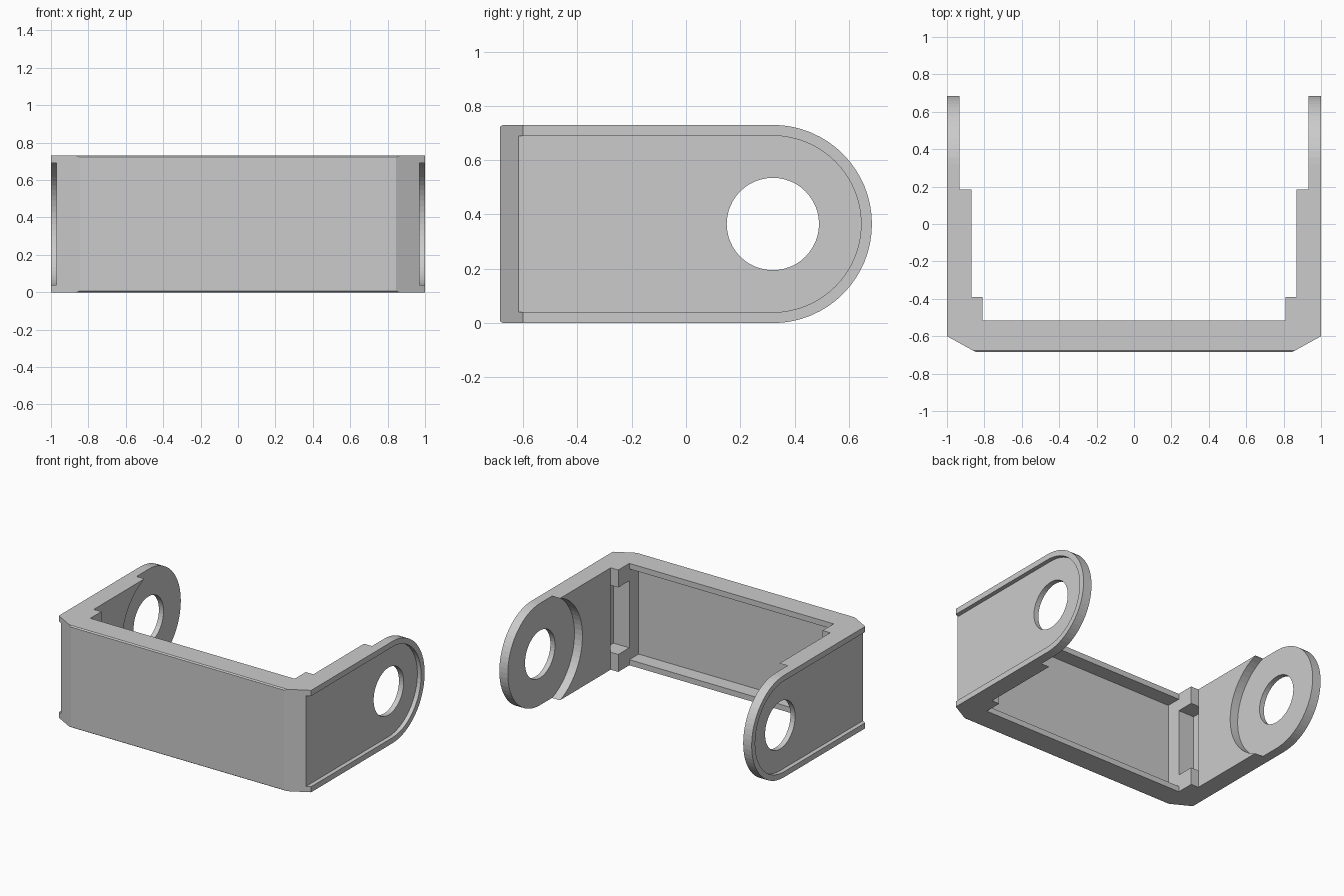
import bpy
import bmesh
from math import cos, sin, pi
from mathutils import Vector

old = bpy.data.objects.get("Cube")
if old:
    bpy.data.objects.remove(old, do_unlink=True)

HEIGHT = 0.73
MID = HEIGHT / 2
PIVOT_Y = 0.32
FRONT = -0.685


def extrude(name, points, direction):
    """Solid made by sweeping a flat outline along a direction."""
    bm = bmesh.new()
    face = bm.faces.new([bm.verts.new(p) for p in points])
    swept = bmesh.ops.extrude_face_region(bm, geom=[face])["geom"]
    verts = [v for v in swept if isinstance(v, bmesh.types.BMVert)]
    bmesh.ops.translate(bm, verts=verts, vec=Vector(direction))
    bmesh.ops.recalc_face_normals(bm, faces=bm.faces)
    mesh = bpy.data.meshes.new(name)
    bm.to_mesh(mesh)
    bm.free()
    obj = bpy.data.objects.new(name, mesh)
    bpy.context.collection.objects.link(obj)
    return obj


def arc(radius, start, end, steps):
    angles = [start + (end - start) * i / steps for i in range(steps + 1)]
    return [(PIVOT_Y + radius * cos(a), MID + radius * sin(a)) for a in angles]


def side_prism(name, outline, x0, x1):
    return extrude(name, [(x0, y, z) for y, z in outline], (x1 - x0, 0, 0))


def box(name, x0, x1, y0, y1, z0, z1):
    return side_prism(name, [(y0, z0), (y1, z0), (y1, z1), (y0, z1)], x0, x1)


def combine(target, tool, operation="DIFFERENCE"):
    """Apply a boolean and discard its helper."""
    tool.hide_render = True
    mod = target.modifiers.new("Cut", "BOOLEAN")
    mod.operation = operation
    mod.solver = "EXACT"
    mod.object = tool
    bpy.context.view_layer.objects.active = target
    bpy.ops.object.modifier_apply(modifier=mod.name)
    bpy.data.objects.remove(tool, do_unlink=True)


# Stepped U-shaped plan with chamfered front corners
half = [(0.845, FRONT), (1, -0.6), (1, 0.75), (0.87, 0.75),
        (0.87, -0.39), (0.81, -0.39), (0.81, -0.515)]
plan = half + [(-x, y) for x, y in reversed(half)]
bracket = extrude("bracket", [(x, y, 0) for x, y in plan], (0, 0, HEIGHT))

# Rounded arm ends and eased front edges
side = [(FRONT, HEIGHT - 0.007), (FRONT, 0.007), (FRONT + 0.01, 0)]
side += arc(MID, -pi / 2, pi / 2, 32) + [(FRONT + 0.01, HEIGHT)]
combine(bracket, side_prism("side_outline", side, -1.1, 1.1), "INTERSECT")

# Shallow panel behind the front plate
combine(bracket, box("plate_recess", -0.81, 0.81, -0.62, -0.45, 0.04, HEIGHT - 0.04))

for s in (-1, 1):
    # Outer arm recess, open toward the front
    rim = [(-0.8, 0.04)] + arc(MID - 0.04, -pi / 2, pi / 2, 32) + [(-0.8, HEIGHT - 0.04)]
    combine(bracket, side_prism("arm_recess", rim, s * 0.97, s * 1.1))
    # Round inner seat around the pivot
    combine(bracket, side_prism("pivot_seat", arc(0.39, 0, 2 * pi * 63 / 64, 63), s * 0.75, s * 0.933))
    # Pivot hole
    combine(bracket, side_prism("pivot_hole", arc(0.17, 0, 2 * pi * 47 / 48, 47), s * 0.7, s * 1.2))
    # Pocket in the inner corner block
    combine(bracket, box("corner_pocket", s * 0.75, s * 0.935, -0.515, -0.39, 0.125, 0.605))

bpy.ops.object.select_all(action="DESELECT")
bracket.select_set(True)
bpy.context.view_layer.objects.active = bracket
bpy.ops.object.shade_flat()
